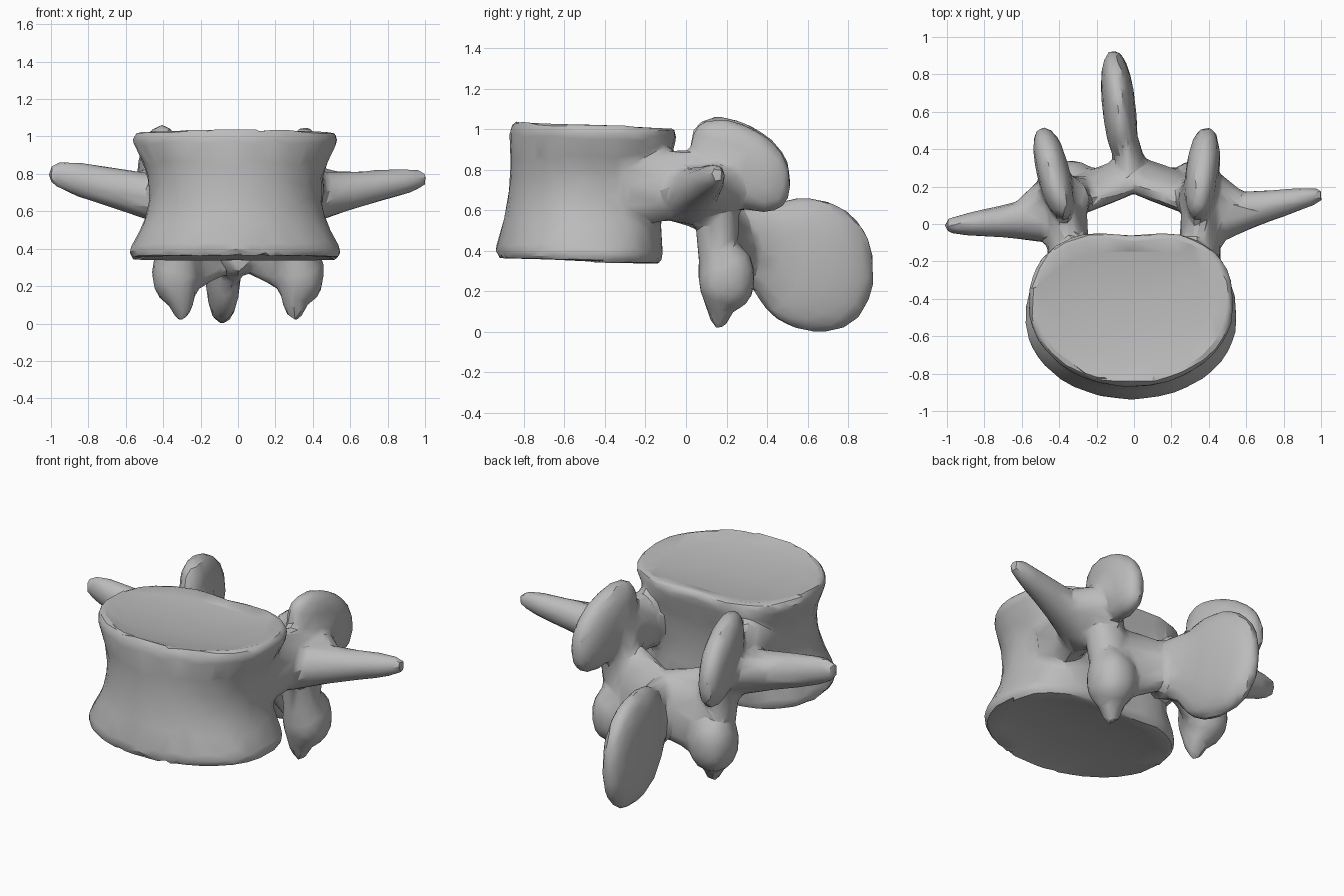
import bpy, bmesh
from math import cos, sin, tau, copysign
from mathutils import Vector

default_cube = bpy.data.objects.get("Cube")
if default_cube:
    bpy.data.objects.remove(default_cube)

parts = []
UP = Vector((0, 0, 1))
BACK = Vector((0, 1, 0))


def power(value, exponent):
    return copysign(abs(value) ** exponent, value)


def add_part(name, bm):
    bmesh.ops.recalc_face_normals(bm, faces=bm.faces)
    mesh = bpy.data.meshes.new(name)
    bm.to_mesh(mesh)
    bm.free()
    part = bpy.data.objects.new(name, mesh)
    bpy.context.collection.objects.link(part)
    parts.append(part)


def skin(name, rings):
    """Skin a stack of equal rings into a closed solid."""
    bm = bmesh.new()
    loops = [[bm.verts.new(point) for point in ring] for ring in rings]
    for lower, upper in zip(loops, loops[1:]):
        for i in range(len(lower)):
            bm.faces.new((lower[i - 1], lower[i], upper[i], upper[i - 1]))
    bm.faces.new(loops[0])
    bm.faces.new(loops[-1])
    add_part(name, bm)


def limb(name, start, end, start_size, end_size, up=UP, taper=1, steps=12, sides=20):
    """Tapered oval bar with a rounded tip; sizes are half width and half height."""
    start, end = Vector(start), Vector(end)
    along = (end - start).normalized()
    side = along.cross(up).normalized()
    rise = side.cross(along)
    start_size, end_size = Vector(start_size), Vector(end_size)
    rings = []
    for step in range(steps + 1):
        t = step / steps
        size = end_size.lerp(start_size, (1 - t) ** taper) * (1 - t ** 8 / 2)
        centre = start.lerp(end, t)
        rings.append([centre + side * size.x * cos(tau * i / sides)
                      + rise * size.y * sin(tau * i / sides) for i in range(sides)])
    skin(name, rings)


def blade(name, centre, radii, slope=0, skew=0):
    """Flattened rounded plate, sheared down and sideways towards the back."""
    bm = bmesh.new()
    bmesh.ops.create_icosphere(bm, subdivisions=4, radius=1)
    for vert in bm.verts:
        x, y, z = (power(c, .88) * r for c, r in zip(vert.co, radii))
        vert.co = Vector(centre) + Vector((x + skew * y, y, z + slope * y))
    add_part(name, bm)


def body_ring(t, scale, dish, sides=48):
    """Kidney outline of the body at height fraction t, waisted in the middle."""
    flare = (2 * t - 1) ** 2
    rounding = .07 * flare ** 6
    half_width = (.47 - .02 * t + .15 * flare - rounding) * scale
    half_depth = (.39 + .05 * flare - rounding / 2) * scale
    middle = .08 * t - .525
    ring = []
    for i in range(sides):
        c, s = cos(tau * i / sides), sin(tau * i / sides)
        squareness = .75 if s > 0 else 1
        x = half_width * power(c, squareness)
        y = middle + half_depth * power(s, squareness)
        if s > 0:
            y -= .03 * max(0, 1 - abs(x) * 4)
        z = .34 + .69 * t + dish - .04 * (y + .5)
        ring.append(Vector((x - .015, y, z)))
    return ring


# Vertebral body with dished end plates
walls = [body_ring(i / 16, 1, 0) for i in range(17)]
skin("vertebral_body", [body_ring(0, .2, .04), body_ring(0, .8, .03)] + walls
     + [body_ring(1, .8, -.03), body_ring(1, .2, -.04)])

# Paired pedicles, isthmuses, lower joints and lamina halves
for side, s in (("left", 1), ("right", -1)):
    limb(side + "_pedicle", (s * .35, -.3, .72), (s * .36, .2, .72), (.11, .18), (.11, .17))
    limb(side + "_shoulder", (s * .36, .2, .72), (s * .62, .07, .72), (.12, .13), (.06, .08))
    limb(side + "_isthmus", (s * .35, .13, .8), (s * .33, .17, .4), (.11, .12), (.11, .1), up=BACK)
    limb(side + "_lower_joint", (s * .33, .15, .58), (s * .3, .17, .02), (.12, .11), (.06, .06),
         up=BACK, taper=.6)
    blade(side + "_lower_facet", (s * .33, .2, .27), (.13, .14, .17))
    limb(side + "_lamina", (s * .36, .13, .5), (s * -.06, .29, .45), (.08, .2), (.09, .18),
         up=Vector((0, -.4, 1)))
    limb(side + "_lamina_edge", (s * .3, .21, .25), (0, .3, .4), (.06, .1), (.06, .1))

# Upper joints, splayed more on the right
blade("left_upper_joint", (.365, .27, .82), (.09, .25, .21), slope=-.35, skew=.1)
blade("right_upper_joint", (-.43, .27, .83), (.09, .25, .21), slope=-.35, skew=-.22)

# Transverse processes
limb("left_transverse_process", (.35, .02, .67), (1.01, .16, .78), (.17, .15), (.065, .075), taper=2)
limb("right_transverse_process", (-.35, .04, .65), (-1.01, -.01, .81), (.17, .14), (.065, .095), taper=2)

# Spinous process and its root on the lamina
limb("spinous_root", (0, .2, .45), (-.06, .55, .37), (.09, .17), (.06, .25))
blade("spinous_process", (-.08, .62, .33), (.09, .31, .33), slope=-.1, skew=-.1)

# Fuse the parts into one bone with soft junctions and light facets
bpy.ops.object.select_all(action="DESELECT")
for part in parts:
    part.select_set(True)
vertebra = parts[0]
bpy.context.view_layer.objects.active = vertebra
bpy.ops.object.join()
vertebra.name = "vertebra"
fuse = vertebra.modifiers.new("fuse", "REMESH")
fuse.mode = "VOXEL"
fuse.voxel_size = .02
soften = vertebra.modifiers.new("soften", "SMOOTH")
soften.iterations = 10
facet = vertebra.modifiers.new("facet", "DECIMATE")
facet.ratio = .06
for modifier in ("fuse", "soften", "facet"):
    bpy.ops.object.modifier_apply(modifier=modifier)

# Single bone colour
grey = (.5, .5, .5, 1)
bone = bpy.data.materials.new("bone grey")
bone.use_nodes = True
bone.diffuse_color = grey
bone.node_tree.nodes["Principled BSDF"].inputs["Base Color"].default_value = grey
vertebra.data.materials.append(bone)
bpy.ops.object.shade_smooth_by_angle(angle=.5)
